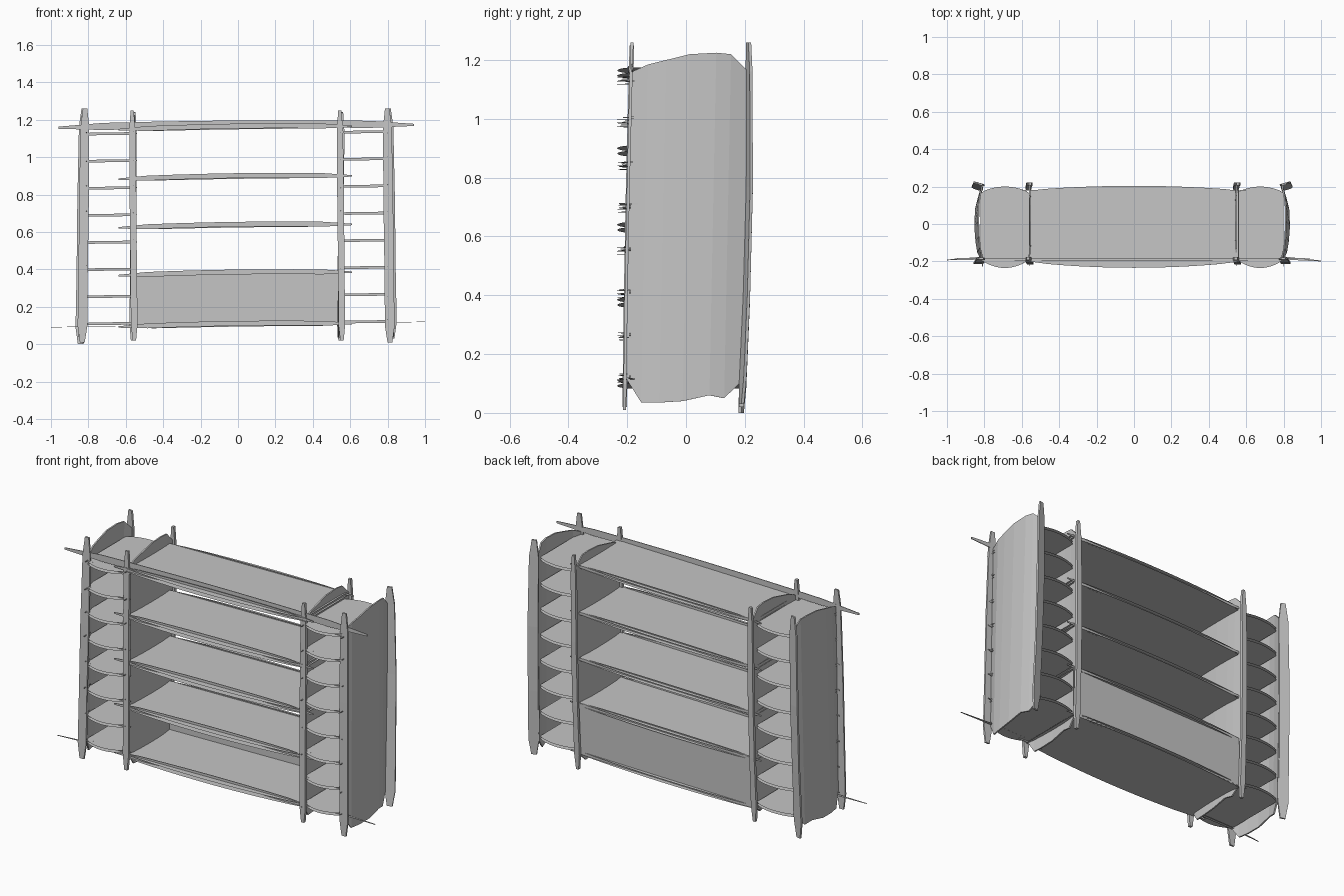
import bpy, bmesh, math, random
from mathutils import Vector

random.seed(4)
if "Cube" in bpy.data.objects:
    bpy.data.objects.remove(bpy.data.objects["Cube"])

grey = bpy.data.materials.new("plain_grey")
grey.use_nodes = True
grey.diffuse_color = (0.56, 0.56, 0.56, 1)
grey.node_tree.nodes["Principled BSDF"].inputs["Base Color"].default_value = grey.diffuse_color


def ribbon(name, side_a, side_b, thick, rim=True):
    """Thin board lofted between two edge polylines."""
    bm = bmesh.new()
    a = [bm.verts.new(p) for p in side_a]
    b = [bm.verts.new(p) for p in side_b]
    for i in range(len(a) - 1):
        bm.faces.new((a[i], a[i + 1], b[i + 1], b[i]))
    bmesh.ops.recalc_face_normals(bm, faces=bm.faces)
    mesh = bpy.data.meshes.new(name)
    bm.to_mesh(mesh)
    bm.free()
    mesh.materials.append(grey)
    ob = bpy.data.objects.new(name, mesh)
    bpy.context.collection.objects.link(ob)
    mod = ob.modifiers.new("thickness", "SOLIDIFY")
    mod.thickness = thick
    mod.offset = 0
    mod.use_rim = rim


def shelf(name, x0, x1, z, slope, front, back, bow_front, bow_back, thick):
    """Open-edged pair of sheets with bowed front and back edges."""
    n = 12
    fr, bk = [], []
    for i in range(n + 1):
        t = i / n
        bow = math.sin(math.pi * t) ** 0.7 if 0 < i < n else 0
        x, zz = x0 + (x1 - x0) * t, z + slope * (t - 0.5)
        fr.append((x, front - bow_front * bow, zz))
        bk.append((x, back + bow_back * bow, zz))
    ribbon(name, fr, bk, thick, rim=False)


def rail(name, x0, x1, y, z, slope, height, rise):
    """Upright strip with tapered, overshooting ends."""
    low, high = [], []
    for i in range(9):
        t = i / 8
        x = x0 + (x1 - x0) * t
        h = height * (0.3 if i in (0, 8) else 1) / 2
        c = z + slope * (t - 0.5) + rise * math.sin(math.pi * t)
        low.append((x, y, c - h))
        high.append((x, y, c + h))
    ribbon(name, low, high, 0.004)


def lean(y, z):
    return y + (z - 0.6) * 0.02


# Upright panels with arched tops and bottoms
outline = [(-0.195, 0.12, 1.16, 0), (-0.14, 0.035, 1.185, 0.6), (-0.08, 0.035, 1.2, 0.85),
           (0, 0.04, 1.22, 1), (0.09, 0.06, 1.225, 0.9), (0.14, 0.05, 1.22, 0.6), (0.2, 0.11, 1.16, 0)]


def panel(name, x, bulge_low, bulge_high):
    ribbon(name,
           [(x + bulge_low * k, lean(y, lo), lo) for y, lo, hi, k in outline],
           [(x + bulge_high * k, lean(y, hi), hi) for y, lo, hi, k in outline], 0.008)


def post(name, x, y, width, low, high, thick, bulge, tilt, skew=0):
    """Tapered strip running past the panel at both ends; skew turns its outer edge back."""
    left, right = [], []
    for t, w in ((0, 0.5), (0.07, 1), (0.3, 0.95), (0.6, 1), (0.92, 0.9), (1, 0.45)):
        z = low + (high - low) * t
        yy = lean(y, z) + bulge * math.sin(math.pi * t)
        xx = x + tilt * (t - 0.5)
        left.append((xx - width * w / 2, yy - skew * w, z))
        right.append((xx + width * w / 2, yy + skew * w, z))
    ribbon(name, left, right, thick)


for side, s, outer, inner in (("right", -1, -0.81, -0.56), ("left", 1, 0.79, 0.55)):
    panel(side + "_outer_panel", outer, s * 0.04, s * 0.022)
    panel(side + "_inner_panel", inner, s * -0.014, s * -0.006)
    post(side + "_outer_front_post", outer + s * 0.015, -0.197, 0.052, 0.01, 1.26, 0.01, -0.003, -0.015 * s)
    post(side + "_inner_front_post", inner, -0.197, 0.036, 0.02, 1.25, 0.016, -0.003, -0.012)
    post(side + "_outer_back_post", outer + s * 0.022, 0.2, 0.055, 0.015 * (s + 1), 1.26,
         0.01, 0.012, -0.018 * s, 0.008 * s)
    post(side + "_inner_back_post", inner, 0.2, 0.032, 0.02, 1.24, 0.016, 0.012, 0.01)

    # Small rounded shelves in the side bays
    for i in range(8):
        z = 0.115 + 0.145 * i + 0.005 * s
        a, b = sorted((outer + s * 0.01, inner))
        shelf(f"{side}_bay_shelf_{i + 1}", a, b, z, 0.004, -0.185, 0.165, 0.05, 0.035, 0.014)
        rail(f"{side}_bay_edge_{i + 1}", a - 0.01, b + 0.02, -0.19, z, 0.004, 0.014, 0)

# Wide middle shelves with raised front edges
for i, z in enumerate((0.105, 0.38, 0.635, 0.895, 1.16)):
    shelf(f"middle_shelf_{i + 1}", -0.56, 0.56, z - 0.004, 0.018, -0.2, 0.178, 0.034, 0.026, 0.018)
    rail(f"middle_shelf_front_edge_{i + 1}", -0.64, 0.61, -0.196, z - 0.004, 0.018, 0.026, 0.01)
    rail(f"middle_shelf_back_edge_{i + 1}", -0.6, 0.6, 0.18, z - 0.004, 0.018, 0.022, 0.004)

# Long top rail, long base strip, low back board
rail("top_front_rail", -0.96, 0.94, -0.183, 1.165, 0.015, 0.038, 0.012)
ribbon("base_front_strip",
       [(-1, -0.194, 0.09), (-0.8, -0.19, 0.095), (0.8, -0.19, 0.115), (1, -0.2, 0.12)],
       [(-1, -0.19, 0.09), (-0.8, -0.174, 0.095), (0.8, -0.174, 0.115), (1, -0.195, 0.12)], 0.002)
ribbon("back_board", [(-0.56, 0.18, 0.09), (0.56, 0.18, 0.115)],
       [(-0.56, 0.18, 0.37), (0.56, 0.18, 0.39)], 0.006)

# Short loose strokes at the shelf corners
for i in range(8):
    z = 0.12 + 0.145 * i
    for j, x in enumerate((-0.81, -0.56, 0.55, 0.8)):
        dz = random.uniform(-0.015, 0.015)
        c = Vector((x, -0.195, z + dz))
        span = random.uniform(0.015, 0.035)
        ribbon(f"corner_stroke_{i + 1}_{j + 1}",
               [c + Vector((0, -span, -0.002)), c + Vector((0, span, -0.003))],
               [c + Vector((0, -span, 0.001)), c + Vector((0, span, 0.003))], 0.003)
